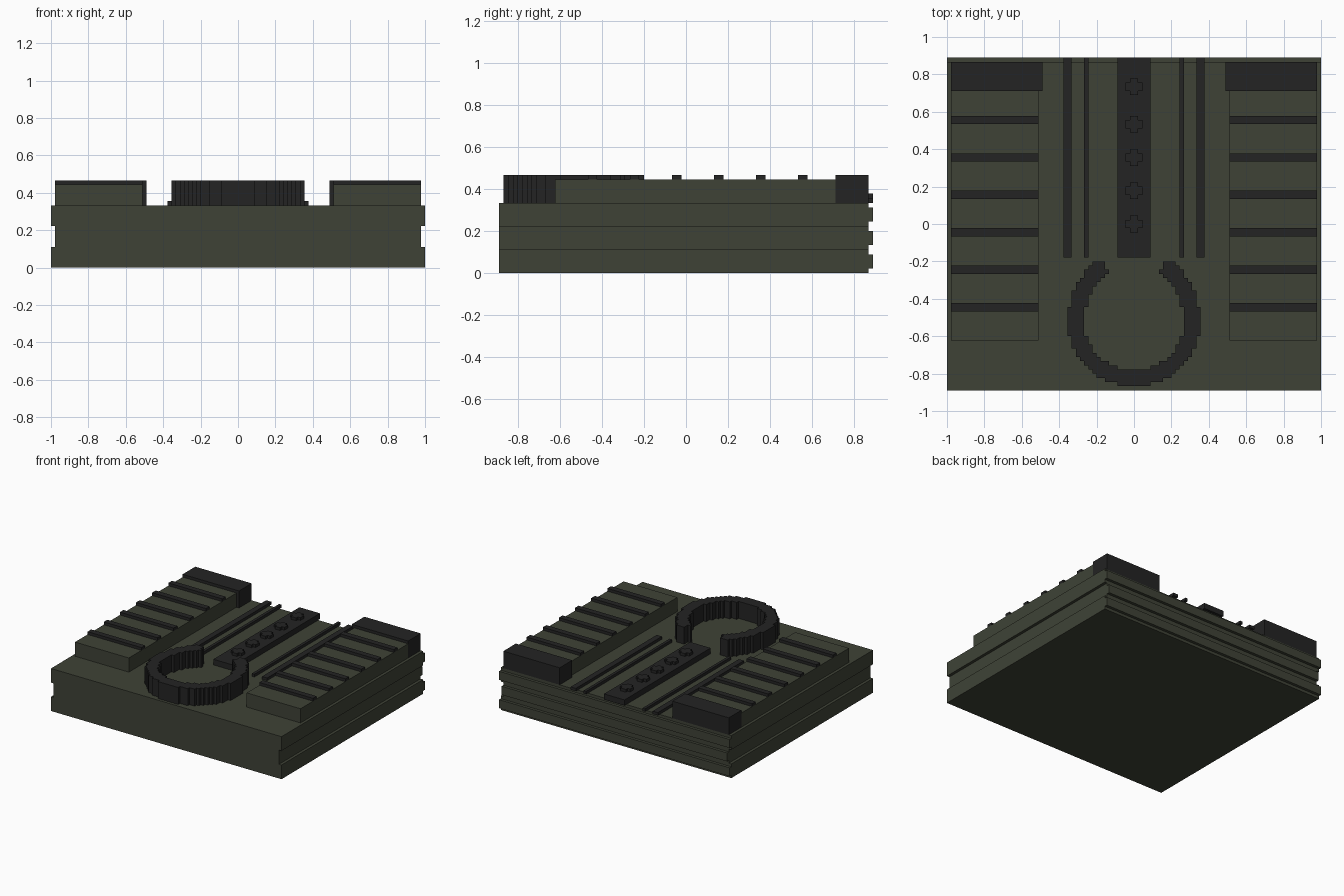
import bpy, bmesh

if "Cube" in bpy.data.objects:
    bpy.data.objects.remove(bpy.data.objects["Cube"])

V = 1 / 45  # one block unit; all sizes below are in block units


def material(name, rgb):
    m = bpy.data.materials.new(name)
    m.diffuse_color = (*rgb, 1)
    m.use_nodes = True
    m.node_tree.nodes["Principled BSDF"].inputs["Base Color"].default_value = m.diffuse_color
    return m


OLIVE = material("olive_green", (0.049, 0.055, 0.037))
BLACK = material("near_black", (0.017, 0.017, 0.017))


def finish(name, bm, mat):
    bmesh.ops.recalc_face_normals(bm, faces=bm.faces)
    bmesh.ops.scale(bm, vec=(V, V, V), verts=bm.verts)
    me = bpy.data.meshes.new(name)
    bm.to_mesh(me)
    bm.free()
    me.materials.append(mat)
    ob = bpy.data.objects.new(name, me)
    bpy.context.collection.objects.link(ob)
    return ob


def prism(name, outline, vec, mat):
    """Extrude a closed outline of 3D points along a vector."""
    bm = bmesh.new()
    f = bm.faces.new([bm.verts.new(p) for p in outline])
    r = bmesh.ops.extrude_face_region(bm, geom=[f], use_keep_orig=True)
    moved = [v for v in r["geom"] if isinstance(v, bmesh.types.BMVert)]
    bmesh.ops.translate(bm, vec=vec, verts=moved)
    return finish(name, bm, mat)


def box(name, x0, x1, y0, y1, z0, z1, mat):
    return prism(name, [(x0, y0, z0), (x1, y0, z0), (x1, y1, z0), (x0, y1, z0)],
                 (0, 0, z1 - z0), mat)


# Base slab with a groove along both sides
half = [(45, 0), (45, 5), (44, 5), (44, 10), (45, 10), (45, 15)]
outline = half + [(-x, z) for x, z in reversed(half)]
prism("base_slab", [(x, -40, z) for x, z in outline], (0, 79, 0), OLIVE)

# Horizontal ridges on the back
for i, (z, w) in enumerate([(1, 45), (6, 44), (11, 45)]):
    box(f"back_ridge_{i}", -w, w, 39, 40, z, z + 3, OLIVE)

# Raised side panels, their cross bars, end blocks and long rails
for side, s in (("left", -1), ("right", 1)):
    def pair(name, x0, x1, *rest):
        a, b = sorted((s * x0, s * x1))
        box(f"{side}_{name}", a, b, *rest)

    pair("panel", 23, 44, -28, 32, 15, 20, OLIVE)
    pair("end_block", 22, 44, 32, 39, 15, 21, BLACK)
    for i in range(6):
        y = 24 - 9 * i
        pair(f"cross_bar_{i}", 23, 44, y, y + 2, 20, 21, BLACK)
    pair("inner_rail", 11, 12, -8, 40, 15, 16, BLACK)
    pair("outer_rail", 15, 17, -8, 40, 15, 16, BLACK)

# Centre strip with studs
box("centre_strip", -4, 4, -8, 40, 15, 17, BLACK)
stud = [(2, -1), (2, 1), (1, 1), (1, 2), (-1, 2), (-1, 1),
        (-2, 1), (-2, -1), (-1, -1), (-1, -2), (1, -2), (1, -1)]
for i, y in enumerate((0, 8, 16, 24, 33)):
    prism(f"stud_{i}", [(a, y + b, 17) for a, b in stud], (0, 0, 1), BLACK)


# Stepped open ring, made of square cells on a grid
def in_ring(x, y):
    dy = y + 24
    outer, inner = (18.3, 14.3) if dy > 0 else (15, 11.2)
    is_band = (x / 15.9) ** 2 + (dy / outer) ** 2 <= 1 < (x / 12) ** 2 + (dy / inner) ** 2
    return is_band and y < -8 and abs(x) >= 0.515 * dy


bm = bmesh.new()
for x in range(-16, 16):
    for y in range(-39, -8):
        if in_ring(x + 0.5, y + 0.5):
            bm.faces.new([bm.verts.new((x + a, y + b, 15))
                          for a, b in ((0, 0), (1, 0), (1, 1), (0, 1))])
bmesh.ops.remove_doubles(bm, verts=bm.verts, dist=0.01)
r = bmesh.ops.extrude_face_region(bm, geom=bm.faces[:], use_keep_orig=True)
bmesh.ops.translate(bm, vec=(0, 0, 6),
                    verts=[v for v in r["geom"] if isinstance(v, bmesh.types.BMVert)])
finish("open_ring", bm, BLACK)
